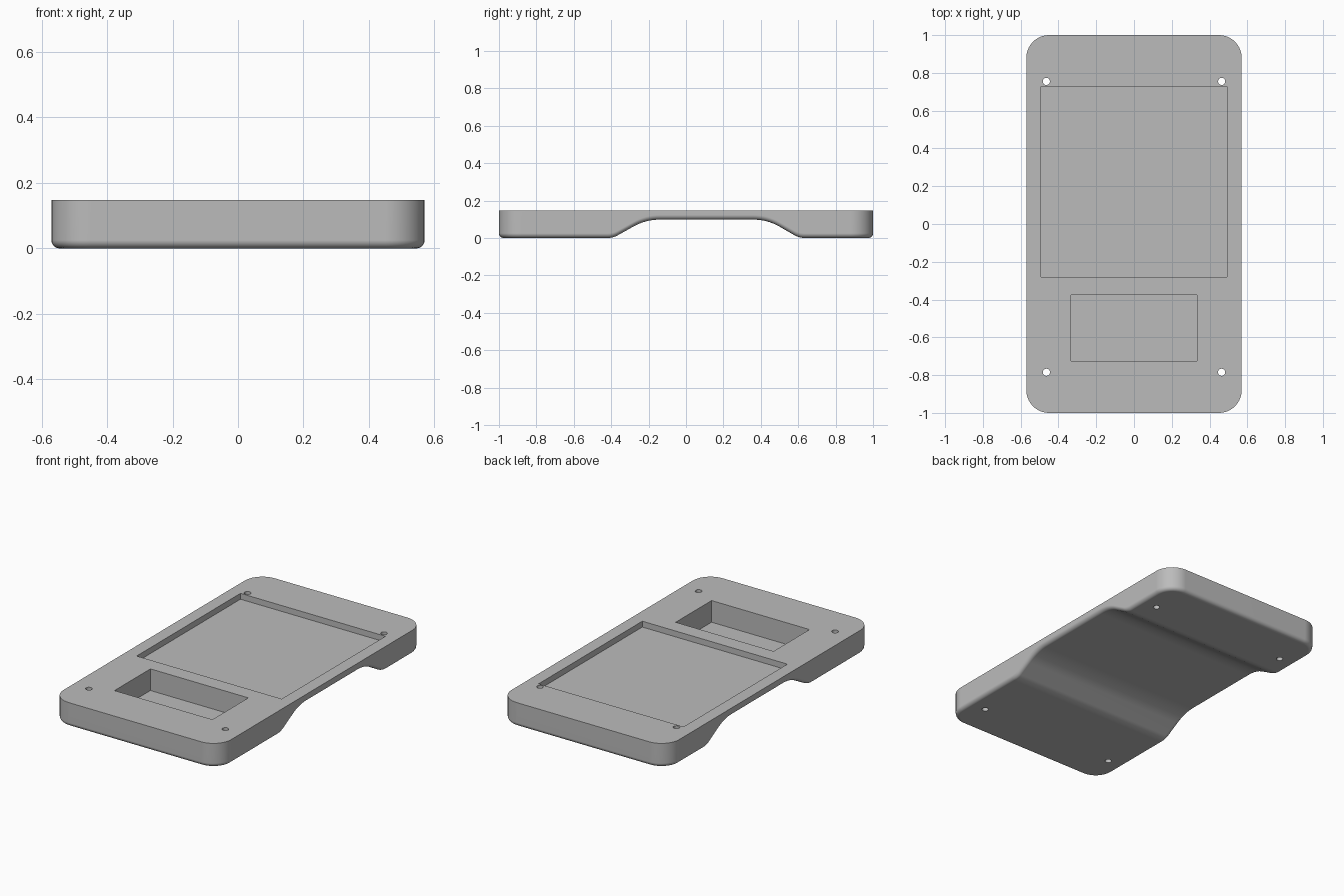
import bpy, bmesh, math
from mathutils import Vector, Matrix

HALF_W, HALF_L, TOP = 0.57, 1.0, 0.148
CORNER, EDGE = 0.12, 0.025
ARC, ROUND = 10, 6

cube = bpy.data.objects.get("Cube")
if cube:
    bpy.data.objects.remove(cube, do_unlink=True)

grey = bpy.data.materials.new("plain grey")
grey.use_nodes = True
colour = (0.5, 0.5, 0.5, 1)
grey.diffuse_color = colour
grey.node_tree.nodes["Principled BSDF"].inputs["Base Color"].default_value = colour


def make_object(name, bm):
    bmesh.ops.recalc_face_normals(bm, faces=bm.faces)
    mesh = bpy.data.meshes.new(name)
    bm.to_mesh(mesh)
    bm.free()
    mesh.materials.append(grey)
    obj = bpy.data.objects.new(name, mesh)
    bpy.context.collection.objects.link(obj)
    return obj


def fillet(before, corner, after, reach, steps=8):
    """Points of a soft bend that replaces a corner of a path."""
    a = corner + (before - corner).normalized() * reach
    b = corner + (after - corner).normalized() * reach
    ts = [i / steps for i in range(steps + 1)]
    return [a * (1 - t) ** 2 + corner * 2 * t * (1 - t) + b * t * t for t in ts]


# Underside path (y, z): two feet with a raised, softly bent arch between them
path = [Vector(p) for p in ((-0.8, 0), (-0.39, 0), (-0.215, 0.098),
                            (0.435, 0.098), (0.605, 0), (0.8, 0))]
reaches = (0.03, 0.075, 0.075, 0.03)
underside = []
for i, reach in enumerate(reaches):
    underside += fillet(path[i], path[i + 1], path[i + 2], reach)

# Right half of the rounded outline: position, outward normal, underside height
stations = []
for start, sign in ((-90, -1), (0, 1)):
    if sign > 0:
        stations += [(Vector((HALF_W, p.x)), Vector((1, 0)), p.y) for p in underside]
    centre = Vector((HALF_W - CORNER, sign * (HALF_L - CORNER)))
    for k in range(ARC + 1):
        a = math.radians(start + 90 * k / ARC)
        n = Vector((math.cos(a), math.sin(a)))
        stations.append((centre + n * CORNER, n, 0))

# Case: stacked outline rings, with a rounded lower edge
levels = [None] + [math.radians(90 * k / ROUND) for k in range(ROUND + 1)]
bm = bmesh.new()
rings = []
for angle in levels:
    right, left = [], []
    for pos, normal, low in stations:
        inset, z = 0, TOP
        if angle is not None:
            inset = EDGE * (1 - math.cos(angle))
            z = low + EDGE * (1 - math.sin(angle))
        p = pos - normal * inset
        right.append(bm.verts.new((p.x, p.y, z)))
        left.append(bm.verts.new((-p.x, p.y, z)))
    rings.append(right + left[::-1])
count = len(rings[0])
for upper, lower in zip(rings, rings[1:]):
    for i in range(count):
        j = (i + 1) % count
        bm.faces.new((upper[i], upper[j], lower[j], lower[i]))
bm.faces.new(rings[0])
last = rings[-1]
for i in range(len(stations) - 1):
    bm.faces.new((last[i], last[i + 1], last[-i - 2], last[-i - 1]))
case = make_object("case", bm)

# Cutter: display recess, deep pocket and four screw holes
bm = bmesh.new()
for half_w, y0, y1, floor in ((0.493, -0.28, 0.728, 0.112), (0.333, -0.724, -0.375, 0.015)):
    high = TOP + 0.1
    bmesh.ops.create_cube(bm, size=1, matrix=Matrix.LocRotScale(
        (0, (y0 + y1) / 2, (floor + high) / 2), None, (2 * half_w, y1 - y0, high - floor)))
for x in (-0.464, 0.464):
    for y in (-0.785, 0.755):
        bmesh.ops.create_cone(bm, cap_ends=True, segments=24, radius1=0.019, radius2=0.019,
                              depth=0.6, matrix=Matrix.Translation((x, y, 0.1)))
cutter = make_object("recess_cutter", bm)
cutter.hide_render = True

# Cut the openings, then shade the rounded surfaces smooth
bpy.ops.object.select_all(action="DESELECT")
bpy.context.view_layer.objects.active = case
case.select_set(True)
cut = case.modifiers.new("openings", "BOOLEAN")
cut.operation, cut.solver, cut.object = "DIFFERENCE", "EXACT", cutter
bpy.ops.object.modifier_apply(modifier=cut.name)
bpy.data.objects.remove(cutter, do_unlink=True)
bpy.ops.object.shade_smooth_by_angle(angle=math.radians(30))
case.modifiers.new("clean_shading", "WEIGHTED_NORMAL").keep_sharp = True
